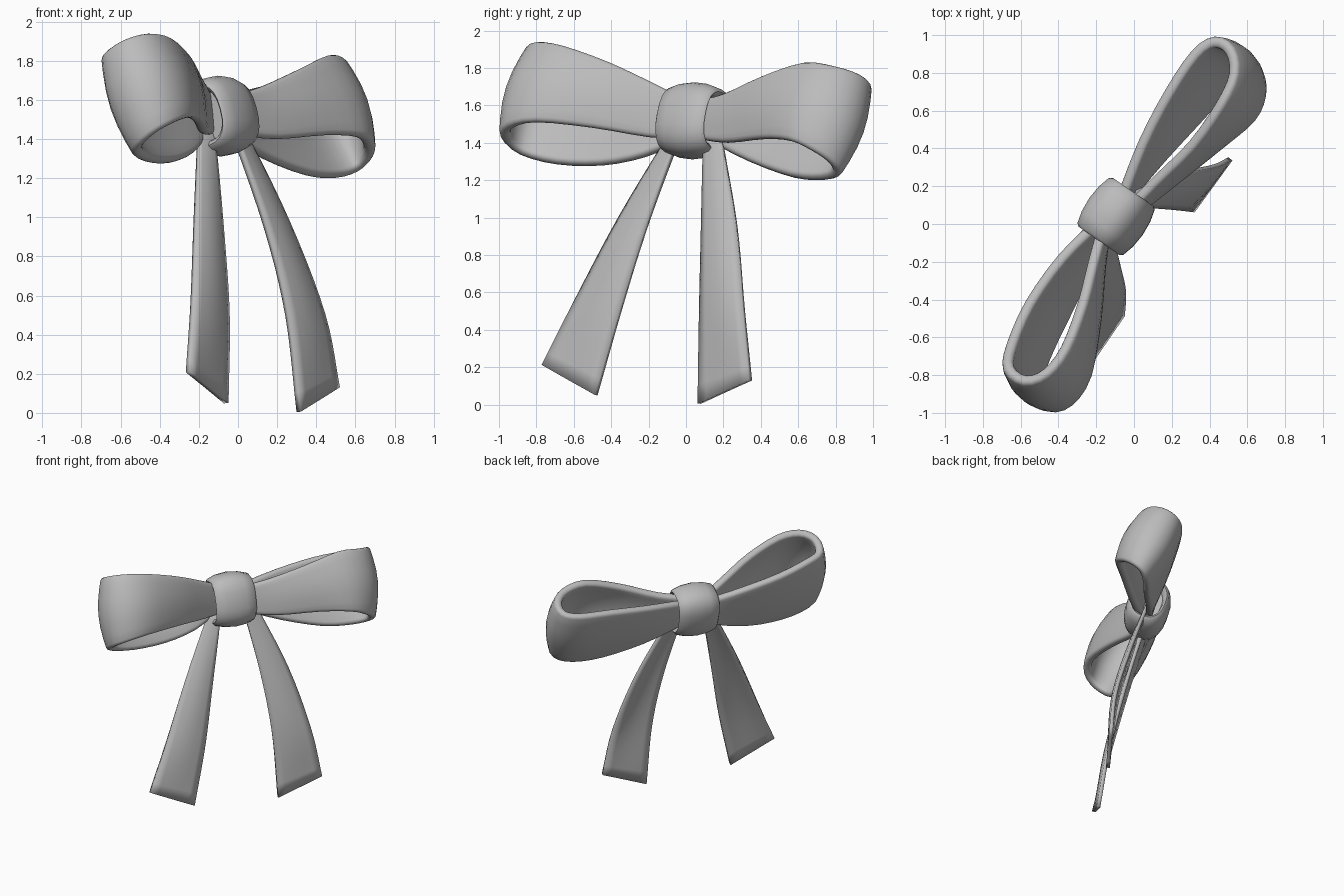
import bpy, bmesh, math
from mathutils import Vector, Matrix

cube = bpy.data.objects.get("Cube")
if cube:
    bpy.data.objects.remove(cube, do_unlink=True)

grey = bpy.data.materials.new("ribbon_grey")
grey.use_nodes = True
colour = (0.5, 0.5, 0.5, 1)
grey.diffuse_color = colour
grey.node_tree.nodes["Principled BSDF"].inputs["Base Color"].default_value = colour


def finish(bm, name):
    bmesh.ops.recalc_face_normals(bm, faces=bm.faces)
    mesh = bpy.data.meshes.new(name)
    bm.to_mesh(mesh)
    bm.free()
    mesh.materials.append(grey)
    obj = bpy.data.objects.new(name, mesh)
    bpy.context.collection.objects.link(obj)
    bpy.ops.object.select_all(action='DESELECT')
    obj.select_set(True)
    bpy.context.view_layer.objects.active = obj
    return obj


def smooth_path(points, steps):
    """Catmull-Rom curve through the points."""
    p = [Vector(q) for q in points]
    p = [2 * p[0] - p[1]] + p + [2 * p[-1] - p[-2]]
    out = []
    for a, b, c, d in zip(p, p[1:], p[2:], p[3:]):
        for i in range(steps):
            t = i / steps
            out.append(0.5 * (2 * b + (c - a) * t + (2 * a - 5 * b + 4 * c - d) * t * t
                              + (3 * b - a - 3 * c + d) * t ** 3))
    return out + [p[-2]]


def grid_faces(bm, rows, closed=False):
    for r, s in zip(rows, rows[1:]):
        n = len(r)
        for j in range(n if closed else n - 1):
            k = (j + 1) % n
            bm.faces.new((r[j], r[k], s[k], s[j]))


def ribbon(name, edge_a, edge_b, bulge, thickness, steps, rounding=0):
    """Strip of cloth between two edge paths, bowed across its width and flat at its ends."""
    a, b = smooth_path(edge_a, steps), smooth_path(edge_b, steps)
    mid = [(p + q) / 2 for p, q in zip(a, b)]
    last = len(a) - 1
    bm = bmesh.new()
    rows, across = [], 6
    for i in range(len(a)):
        tangent = mid[min(i + 1, last)] - mid[max(i - 1, 0)]
        normal = tangent.cross(b[i] - a[i]).normalized()
        bow = bulge * math.sin(math.pi * i / last)
        rows.append([bm.verts.new(a[i].lerp(b[i], j / across)
                                  + normal * bow * math.sin(math.pi * j / across))
                     for j in range(across + 1)])
    grid_faces(bm, rows)
    obj = finish(bm, name)
    solid = obj.modifiers.new("cloth_thickness", 'SOLIDIFY')
    solid.thickness, solid.offset = thickness, 0
    if rounding:
        bevel = obj.modifiers.new("soft_rims", 'BEVEL')
        bevel.width, bevel.segments = rounding, 3
        bevel.limit_method, bevel.angle_limit = 'ANGLE', math.radians(55)
    bpy.ops.object.shade_smooth_by_angle(angle=math.radians(45))


# Front loop: upper rim, then lower rim
ribbon("front_loop",
       [(-.2, 0, 1.61), (-.385, -.18, 1.68), (-.555, -.42, 1.75), (-.65, -.64, 1.81),
        (-.665, -.76, 1.84), (-.58, -.82, 1.9), (-.47, -.78, 1.93), (-.37, -.65, 1.91),
        (-.28, -.42, 1.83), (-.22, -.2, 1.73), (-.16, 0, 1.63)],
       [(-.17, 0, 1.42), (-.23, -.22, 1.33), (-.335, -.45, 1.285), (-.45, -.69, 1.29),
        (-.51, -.88, 1.34), (-.44, -.965, 1.42), (-.34, -.94, 1.48), (-.25, -.8, 1.51),
        (-.2, -.5, 1.48), (-.175, -.2, 1.43), (-.14, 0, 1.42)],
       -.042, .06, 3, .025)

# Back loop: upper rim, then lower rim
ribbon("back_loop",
       [(-.08, .1, 1.61), (.045, .43, 1.65), (.185, .7, 1.68), (.32, .9, 1.69),
        (.42, .965, 1.71), (.5, .92, 1.76), (.52, .8, 1.8), (.45, .64, 1.82),
        (.3, .42, 1.75), (.1, .22, 1.66), (-.05, .06, 1.62)],
       [(-.06, .1, 1.42), (.15, .34, 1.3), (.365, .57, 1.22), (.51, .73, 1.21),
        (.61, .8, 1.24), (.665, .76, 1.3), (.67, .67, 1.36), (.62, .56, 1.41),
        (.45, .42, 1.42), (.2, .22, 1.4), (0, .06, 1.42)],
       .042, .06, 3, .025)

# Hanging tails with slanted ends
ribbon("front_tail",
       [(-.2, -.06, 1.48), (-.22, -.35, 1), (-.235, -.59, .55), (-.255, -.765, .21)],
       [(-.13, -.02, 1.48), (-.085, -.21, .95), (-.055, -.35, .5), (-.06, -.48, .05)],
       .025, .028, 5)
ribbon("back_tail",
       [(-.04, .1, 1.48), (.14, .09, .95), (.25, .08, .5), (.31, .07, .005)],
       [(.01, .18, 1.48), (.255, .27, .97), (.435, .31, .5), (.51, .345, .13)],
       .025, .028, 5)

# Knot: barrel-shaped band around the middle of the bow
along = Vector((.57, .82, 0)).normalized()
roll = Matrix.Rotation(math.radians(-18), 3, along)
side = roll @ along.cross(Vector((0, 0, 1)))
up = roll @ Vector((0, 0, 1))
centre = Vector((-.095, .04, 1.517))
bm = bmesh.new()
rows = []
for offset, scale in ((-.1, .6), (-.14, .66), (-.158, .76), (-.145, .86), (-.08, .96), (0, 1),
                      (.08, .96), (.145, .86), (.158, .76), (.14, .66), (.1, .6)):
    row = []
    for i in range(24):
        c, s = math.cos(i * math.tau / 24), math.sin(i * math.tau / 24)
        c, s = (math.copysign(abs(v) ** .8, v) for v in (c, s))
        row.append(bm.verts.new(centre + along * offset
                                + side * c * scale * .16 + up * s * scale * .205))
    rows.append(row)
grid_faces(bm, rows, closed=True)
bm.faces.new(rows[0])
bm.faces.new(rows[-1])
finish(bm, "knot")
bpy.ops.object.shade_smooth_by_angle(angle=math.radians(60))
